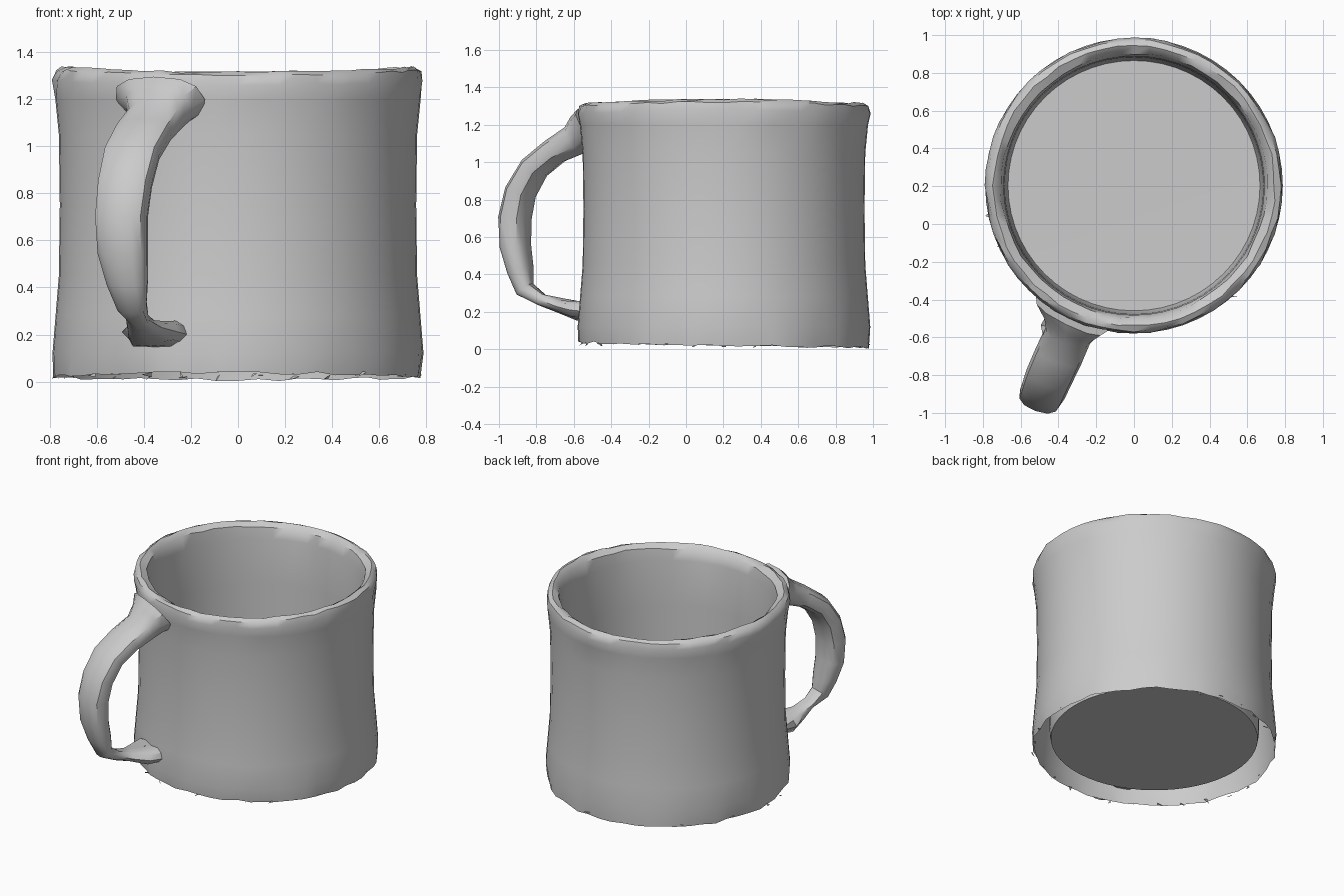
import bpy, bmesh, math, random
from mathutils import Vector

random.seed(4)
cube = bpy.data.objects.get("Cube")
if cube:
    bpy.data.objects.remove(cube, do_unlink=True)

clay = bpy.data.materials.new("grey_clay")
clay.use_nodes = True
GREY = (0.6, 0.6, 0.6, 1)
clay.diffuse_color = GREY
clay.node_tree.nodes["Principled BSDF"].inputs["Base Color"].default_value = GREY


def finish(name, bm, angle):
    bmesh.ops.recalc_face_normals(bm, faces=bm.faces)
    mesh = bpy.data.meshes.new(name)
    bm.to_mesh(mesh)
    bm.free()
    mesh.materials.append(clay)
    ob = bpy.data.objects.new(name, mesh)
    bpy.context.collection.objects.link(ob)
    bpy.ops.object.select_all(action="DESELECT")
    ob.select_set(True)
    bpy.context.view_layer.objects.active = ob
    bpy.ops.object.shade_smooth_by_angle(angle=math.radians(angle))


def bridge(bm, a, b):
    for i in range(len(a)):
        j = (i + 1) % len(a)
        bm.faces.new((a[i], a[j], b[j], b[i]))


# Cup: one open sheet, outer wall over the rim, down the inside to the floor
SEGMENTS = 56
CENTRE_Y = 0.203
profile = [(0.782, 0.022), (0.788, 0.12), (0.775, 0.28), (0.761, 0.45),
           (0.757, 0.75), (0.761, 1.05), (0.776, 1.2), (0.785, 1.27),
           (0.775, 1.31), (0.745, 1.325), (0.705, 1.3), (0.69, 1.22),
           (0.685, 0.9), (0.68, 0.5), (0.675, 0.13), (0.667, 0.085)]
bm = bmesh.new()
rings = []
for k, (radius, height) in enumerate(profile):
    ring = []
    for i in range(SEGMENTS):
        a = math.tau * i / SEGMENTS
        r, z = radius, height
        if k == 0:                      # ragged foot, lifted at the front
            r += random.uniform(-0.012, 0.008)
            z += random.uniform(-0.007, 0.007) - 0.014 * math.sin(a)
        elif 7 <= k <= 10:              # hand-shaped rim, dipping front and back
            r += random.uniform(-0.006, 0.006)
            z += 0.011 * math.cos(2 * a) + random.uniform(-0.005, 0.005)
        ring.append(bm.verts.new((r * math.cos(a),
                                  CENTRE_Y + 0.993 * r * math.sin(a), z)))
    if rings:
        bridge(bm, rings[-1], ring)
    rings.append(ring)
middle = bm.verts.new((0, CENTRE_Y, 0.08))
for i in range(SEGMENTS):
    bm.faces.new((rings[-1][i], rings[-1][(i + 1) % SEGMENTS], middle))
finish("cup_body", bm, 45)

# Handle: oval sections along a bent strap (x, y, z, half width, half thickness)
stations = [(-0.33, -0.475, 1.2, 0.21, 0.115), (-0.335, -0.53, 1.165, 0.155, 0.105),
            (-0.35, -0.59, 1.12, 0.125, 0.085),
            (-0.4, -0.70, 1.06, 0.128, 0.07), (-0.45, -0.81, 0.97, 0.125, 0.07),
            (-0.48, -0.885, 0.84, 0.12, 0.075), (-0.495, -0.915, 0.70, 0.115, 0.08),
            (-0.49, -0.912, 0.55, 0.11, 0.075), (-0.47, -0.885, 0.42, 0.09, 0.065),
            (-0.45, -0.86, 0.32, 0.065, 0.05), (-0.43, -0.77, 0.265, 0.05, 0.03),
            (-0.40, -0.67, 0.23, 0.08, 0.04), (-0.37, -0.58, 0.21, 0.11, 0.055),
            (-0.34, -0.48, 0.2, 0.13, 0.06)]
SIDES = 12
across = Vector((0.94, -0.34, 0))
points = [Vector(s[:3]) for s in stations]
bm = bmesh.new()
last = None
for k, (x, y, z, wide, thick) in enumerate(stations):
    along = points[min(k + 1, len(points) - 1)] - points[max(k - 1, 0)]
    # The joint sections face along the cup wall, the rest along the arm
    side = Vector((0.9, -0.44, 0)) if k in (0, 1) else across
    out = side.cross(along).normalized()
    ring = []
    for i in range(SIDES):
        a = math.tau * i / SIDES
        c, s = math.cos(a), math.sin(a)
        rough = random.uniform(0.75, 1.25) if k >= 10 else 1
        ring.append(bm.verts.new(points[k] + rough * (
            side * wide * math.copysign(abs(c) ** 0.8, c)
            + out * thick * math.copysign(abs(s) ** 0.8, s))))
    if last:
        bridge(bm, last, ring)
    else:
        bm.faces.new(ring)
    last = ring
bm.faces.new(last)
finish("handle", bm, 40)

# Torn clay flakes around the lower joint and the foot
bm = bmesh.new()


def flake(centre, size):
    corners = [Vector([random.uniform(-s, s) for s in size]) for _ in range(3)]
    bm.faces.new([bm.verts.new(Vector(centre) + c) for c in corners])


for _ in range(10):
    flake((random.uniform(-0.45, -0.28), random.uniform(-0.6, -0.54), 0.21),
          (0.05, 0.05, 0.05))
for i in range(30):
    a = math.tau * i / 30
    flake((0.775 * math.cos(a), CENTRE_Y + 0.77 * math.sin(a),
           0.024 - 0.008 * math.sin(a)), (0.03, 0.02, 0.015))
finish("clay_flakes", bm, 10)
